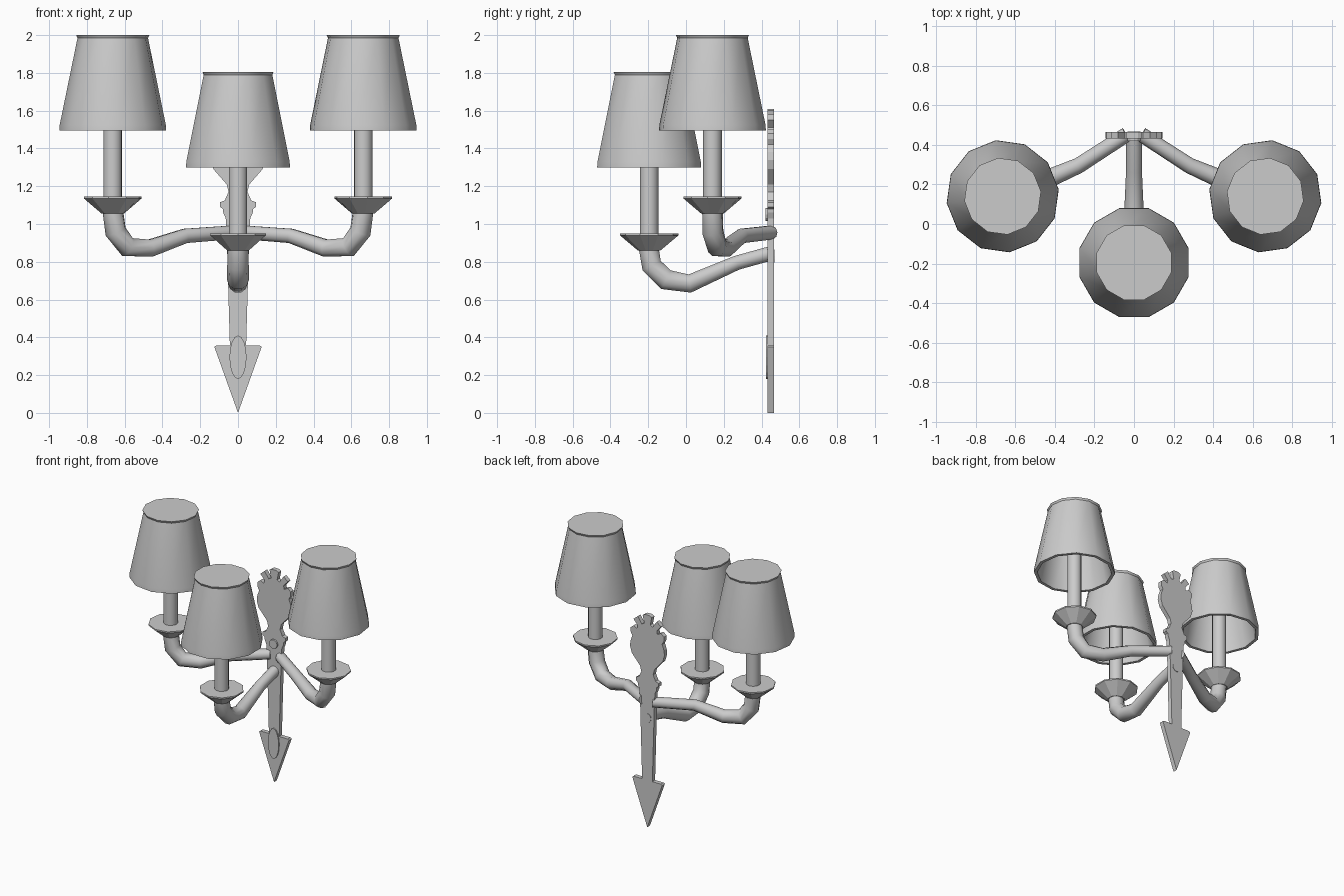
import bpy, bmesh, math
from mathutils import Vector

cube = bpy.data.objects.get("Cube")
if cube:
    bpy.data.objects.remove(cube, do_unlink=True)

grey = bpy.data.materials.new("light grey")
grey.use_nodes = True
grey.diffuse_color = (0.6, 0.6, 0.6, 1)
grey.node_tree.nodes["Principled BSDF"].inputs["Base Color"].default_value = (0.6, 0.6, 0.6, 1)


def finish(name, bm, angle=None):
    """Turn a bmesh into a named, coloured object."""
    bmesh.ops.recalc_face_normals(bm, faces=bm.faces)
    mesh = bpy.data.meshes.new(name)
    bm.to_mesh(mesh)
    bm.free()
    mesh.materials.append(grey)
    ob = bpy.data.objects.new(name, mesh)
    bpy.context.collection.objects.link(ob)
    if angle:
        bpy.ops.object.select_all(action="DESELECT")
        ob.select_set(True)
        bpy.context.view_layer.objects.active = ob
        bpy.ops.object.shade_smooth_by_angle(angle=math.radians(angle))
    return ob


def loft(name, rings, angle=None):
    """Skin a list of equal point rings and cap both ends."""
    bm = bmesh.new()
    loops = [[bm.verts.new(p) for p in ring] for ring in rings]
    n = len(loops[0])
    for a, b in zip(loops, loops[1:]):
        for i in range(n):
            j = (i + 1) % n
            bm.faces.new((a[i], a[j], b[j], b[i]))
    bm.faces.new(loops[0])
    bm.faces.new(loops[-1])
    return finish(name, bm, angle)


def lathe(name, centre, profile, sides, angle=None, turn=0.0):
    """Revolve (radius, height) pairs around a vertical axis."""
    steps = [2 * math.pi * (i + 0.5) / sides + turn for i in range(sides)]
    return loft(name, [[(centre[0] + r * math.cos(t), centre[1] + r * math.sin(t), z)
                        for t in steps] for r, z in profile], angle)


def tube(name, path, radii, sides=10):
    """Sweep a circle of changing radius along a planar path."""
    pts = [Vector(p) for p in path]
    run = pts[-1] - pts[0]
    side = Vector((run.y, -run.x, 0)).normalized()
    rings = []
    for i, (p, r) in enumerate(zip(pts, radii)):
        before, after = pts[max(i - 1, 0)], pts[min(i + 1, len(pts) - 1)]
        d1, d2 = (p - before).normalized(), (after - p).normalized()
        up = side.cross((d1 + d2).normalized()).normalized()
        rings.append([p + r * (math.cos(t) * side + math.sin(t) * up)
                      for t in (2 * math.pi * k / sides for k in range(sides))])
    return loft(name, rings, 50)


def plate(name, outline, y0, y1):
    """Extrude an (x, z) outline between two depths."""
    bm = bmesh.new()
    face = bm.faces.new([bm.verts.new((x, y0, z)) for x, z in outline])
    out = bmesh.ops.extrude_face_region(bm, geom=[face])
    moved = [v for v in out["geom"] if isinstance(v, bmesh.types.BMVert)]
    bmesh.ops.translate(bm, verts=moved, vec=(0, y1 - y0, 0))
    return finish(name, bm)


def oval(cz, rx, rz, n=16):
    return [(rx * math.cos(2 * math.pi * i / n), cz + rz * math.sin(2 * math.pi * i / n))
            for i in range(n)]


def lamp(name, x, y, z, turn):
    """Drip dish, candle and hollow shade; z is the underside of the dish."""
    lathe(name + "_dish", (x, y), [(0.06, z), (0.155, z + 0.08), (0.155, z + 0.09)], 10, None, turn)
    lathe(name + "_candle", (x, y), [(0.05, z + 0.085), (0.05, z + 0.62)], 12, 40, turn)
    outer = [(0.285, 0.44), (0.283, 0.47), (0.188, 0.93), (0.195, 0.945)]
    inner = [(0.172, 0.93), (0.262, 0.44)]
    shade = [(r, z + h) for r, h in inner + outer]
    lathe(name + "_shade", (x, y), shade, 12, 35, turn)


# Back plate: arrow tip, tapering stem, collar, leaf and toothed crown
half = [(0.12, 0.335), (0.125, 0.35), (0.115, 0.357), (0.043, 0.357),
        (0.06, 0.95), (0.065, 1.03), (0.078, 1.06), (0.08, 1.08), (0.095, 1.09),
        (0.095, 1.115), (0.07, 1.125), (0.05, 1.17), (0.06, 1.21),
        (0.13, 1.29), (0.145, 1.34), (0.14, 1.38), (0.125, 1.42), (0.14, 1.45),
        (0.14, 1.48), (0.115, 1.5), (0.085, 1.485), (0.08, 1.51), (0.115, 1.55),
        (0.08, 1.58), (0.045, 1.53), (0.025, 1.54), (0.038, 1.6), (0.02, 1.61)]
outline = [(0, 0)] + half + [(-x, z) for x, z in reversed(half)]
plate("back_plate", outline, 0.432, 0.465)
plate("tip_medallion", oval(0.295, 0.045, 0.115), 0.423, 0.434)
plate("front_screw", oval(1.05, 0.034, 0.034, 12), 0.42, 0.434)
plate("rear_screw", oval(0.83, 0.034, 0.034, 12), 0.46, 0.468)

# Front arm and lamp
tube("front_arm", [(0, 0.45, 0.845), (0, 0.27, 0.795), (0, 0.02, 0.685),
                   (0, -0.105, 0.705), (0, -0.182, 0.78), (0, -0.197, 0.87)],
     [0.04, 0.04, 0.051, 0.058, 0.057, 0.055])
lamp("front", 0, -0.195, 0.86, 0.0)

# Mirrored side arms and lamps
for s, word in ((1, "left"), (-1, "right")):
    tube(word + "_arm", [(s * 0.04, 0.45, 0.955), (s * 0.28, 0.295, 0.937),
                         (s * 0.465, 0.215, 0.872), (s * 0.585, 0.165, 0.878),
                         (s * 0.648, 0.142, 0.96), (s * 0.663, 0.14, 1.07)],
         [0.038, 0.04, 0.048, 0.055, 0.057, 0.055])
    lamp(word, s * 0.663, 0.14, 1.055, s * 0.14)
